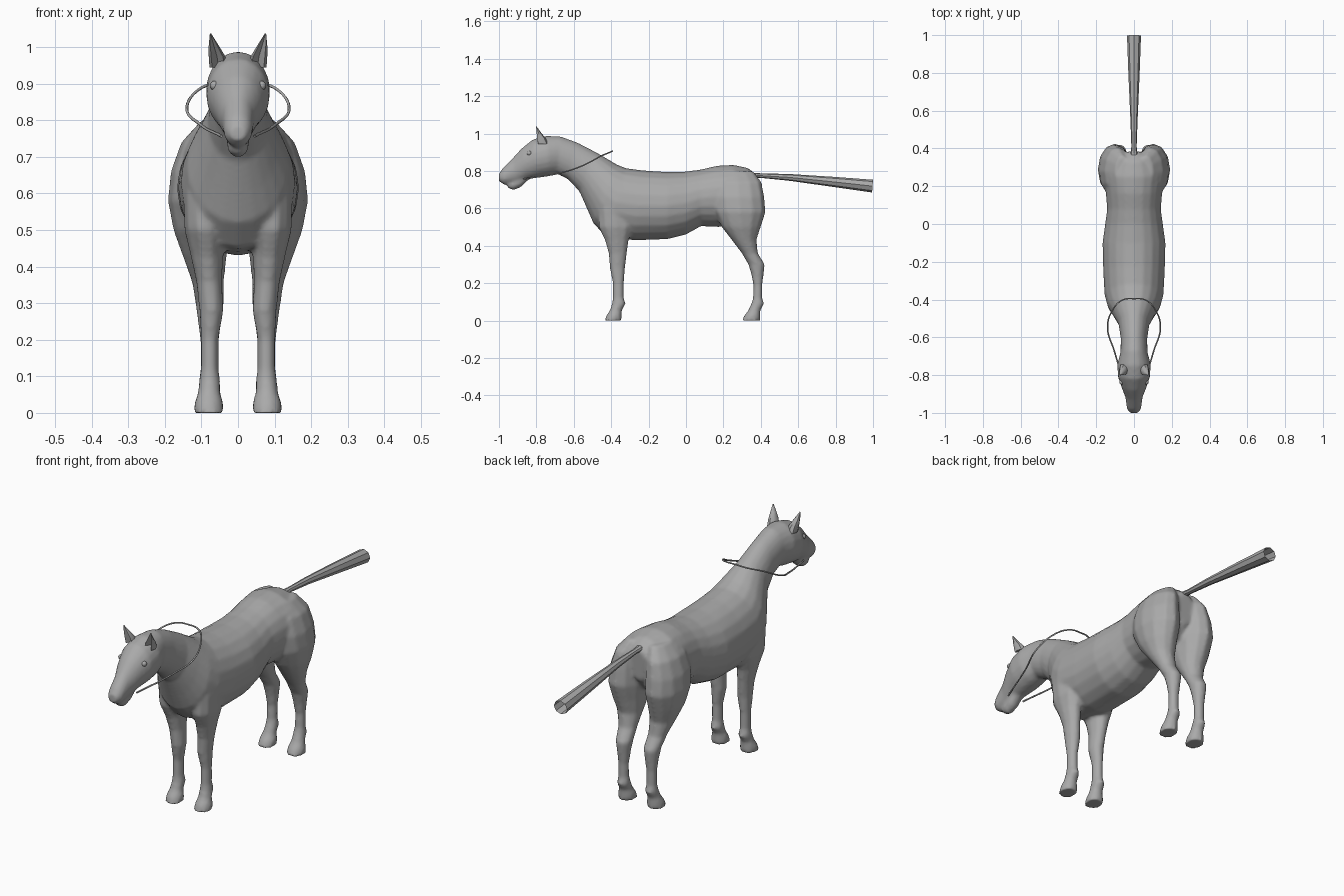
import bpy, bmesh, math
from mathutils import Vector

cube = bpy.data.objects.get("Cube")
if cube:
    bpy.data.objects.remove(cube, do_unlink=True)

grey = bpy.data.materials.new("plain_grey")
grey.use_nodes = True
colour = (0.4, 0.4, 0.4, 1)
grey.diffuse_color = colour
grey.node_tree.nodes["Principled BSDF"].inputs["Base Color"].default_value = colour


def loft(bm, rings, sides, caps=True, dent=1.0):
    """Skin rings given as (centre, side axis, up axis); dent pulls in the -up point."""
    loops = []
    for centre, u, v in rings:
        loop = []
        for i in range(sides):
            a = math.tau * i / sides
            r = dent if i == sides * 3 // 4 else 1.0
            loop.append(bm.verts.new(centre + r * (u * math.cos(a) + v * math.sin(a))))
        loops.append(loop)
    for a, b in zip(loops, loops[1:]):
        for i in range(sides):
            j = (i + 1) % sides
            bm.faces.new((a[i], a[j], b[j], b[i]))
    if caps:
        bm.faces.new(loops[0][::-1])
        bm.faces.new(loops[-1])


def spine_rings(rows):
    """Rows: top y, top z, bottom y, bottom z, half width."""
    for ty, tz, by, bz, w in rows:
        top, low = Vector((0, ty, tz)), Vector((0, by, bz))
        yield (top + low) / 2, Vector((w, 0, 0)), (top - low) / 2


def level_rings(rows, side):
    """Rows: height, front y, back y, inner x, outer x."""
    for z, y0, y1, x0, x1 in rows:
        yield (Vector((side * (x0 + x1) / 2, (y0 + y1) / 2, z)),
               Vector(((x1 - x0) / 2, 0, 0)), Vector((0, (y1 - y0) / 2, 0)))


def add_mesh(name, bm):
    bmesh.ops.recalc_face_normals(bm, faces=bm.faces[:])
    mesh = bpy.data.meshes.new(name)
    bm.to_mesh(mesh)
    bm.free()
    mesh.materials.append(grey)
    obj = bpy.data.objects.new(name, mesh)
    bpy.context.collection.objects.link(obj)
    return obj


def shade(obj, degrees):
    bpy.ops.object.select_all(action='DESELECT')
    bpy.context.view_layer.objects.active = obj
    obj.select_set(True)
    bpy.ops.object.shade_smooth_by_angle(angle=math.radians(degrees))


# Head, neck, barrel and rump
TRUNK = [
    (-1.0, .785, -1.0, .745, .024), (-.98, .815, -.97, .725, .038),
    (-.93, .865, -.90, .735, .046), (-.88, .92, -.85, .755, .066),
    (-.82, .968, -.79, .765, .086), (-.75, .988, -.73, .775, .088),
    (-.67, .985, -.69, .785, .072), (-.58, .952, -.63, .755, .07),
    (-.48, .90, -.57, .69, .083), (-.42, .865, -.53, .60, .112),
    (-.37, .835, -.495, .52, .14), (-.32, .815, -.43, .45, .156),
    (-.22, .802, -.28, .43, .163), (-.1, .795, -.1, .435, .167),
    (0, .797, 0, .46, .153), (.08, .808, .08, .505, .142),
    (.16, .827, .18, .50, .15), (.25, .833, .27, .52, .16),
    (.33, .817, .33, .56, .12), (.385, .775, .375, .62, .05),
]
# Lower lip and chin
JAW = [
    (-.955, .735, -.952, .708, .02), (-.935, .755, -.92, .697, .029),
    (-.89, .785, -.88, .715, .032), (-.85, .80, -.84, .755, .03),
]
FRONT_LEG = [
    (.60, -.47, -.30, .04, .15), (.50, -.47, -.28, .035, .147),
    (.43, -.435, -.305, .04, .13), (.36, -.415, -.315, .043, .115),
    (.28, -.408, -.325, .039, .106), (.20, -.392, -.332, .053, .102),
    (.12, -.392, -.332, .053, .102), (.09, -.397, -.322, .048, .107),
    (.055, -.408, -.342, .048, .11), (.03, -.425, -.343, .04, .119),
    (0, -.438, -.342, .038, .122),
]
HIND_LEG = [
    (.80, .18, .36, .02, .10), (.74, .15, .405, .018, .155),
    (.66, .14, .42, .014, .184), (.58, .15, .426, .012, .192),
    (.50, .19, .40, .02, .177), (.43, .245, .377, .03, .152),
    (.36, .298, .385, .038, .127), (.30, .333, .422, .038, .117),
    (.25, .348, .416, .045, .11), (.19, .36, .408, .053, .103),
    (.12, .358, .408, .053, .103), (.09, .348, .418, .048, .107),
    (.055, .333, .398, .048, .11), (.03, .313, .397, .04, .119),
    (0, .297, .397, .038, .122),
]

# Body: overlapping lofts fused into one soft skin
bm = bmesh.new()
loft(bm, spine_rings(TRUNK), 20)
loft(bm, spine_rings(JAW), 12)
for side in (-1, 1):
    loft(bm, level_rings(FRONT_LEG, side), 10)
    loft(bm, level_rings(HIND_LEG, side), 12)
body = add_mesh("horse_body", bm)
fuse = body.modifiers.new("fuse", 'REMESH')
fuse.mode = 'VOXEL'
fuse.voxel_size = 0.009
fuse.use_smooth_shade = True
soften = body.modifiers.new("soften", 'SMOOTH')
soften.factor = 0.5
soften.iterations = 4

# Ears: pointed, hollowed towards the front
EAR = [
    (.945, -.80, -.735, .028, .078), (.975, -.803, -.75, .035, .08),
    (1.005, -.803, -.775, .053, .08), (1.037, -.802, -.798, .073, .077),
]
for side, label in ((1, "left"), (-1, "right")):
    bm = bmesh.new()
    loft(bm, level_rings(EAR, side), 8, dent=-0.3)
    shade(add_mesh(label + "_ear", bm), 40)

    # Eyes
    bm = bmesh.new()
    bmesh.ops.create_uvsphere(bm, u_segments=12, v_segments=8, radius=0.013)
    eye = add_mesh(label + "_eye", bm)
    eye.location = (side * .064, -.838, .895)
    shade(eye, 60)

# Tail: an open flaring tube
TAIL = [
    (.36, .79, .36, .765, .02), (.41, .787, .41, .762, .014),
    (.55, .784, .55, .748, .019), (.8, .768, .8, .713, .03),
    (1, .753, .995, .685, .037),
]
bm = bmesh.new()
loft(bm, spine_rings(TAIL), 8, caps=False)
shade(add_mesh("tail", bm), 30)

# Reins: a thin strap from the mouth around the neck
half = [(.06, -.402, .902), (.11, -.45, .882), (.14, -.55, .83),
        (.105, -.67, .79), (.045, -.87, .757)]
path = [(-x, y, z) for x, y, z in reversed(half)] + [(0, -.395, .906)] + half
curve = bpy.data.curves.new("reins", 'CURVE')
curve.dimensions = '3D'
curve.bevel_depth = 0.004
curve.bevel_resolution = 1
curve.resolution_u = 6
spline = curve.splines.new('BEZIER')
spline.bezier_points.add(len(path) - 1)
for point, co in zip(spline.bezier_points, path):
    point.co = co
    point.handle_left_type = point.handle_right_type = 'AUTO'
curve.materials.append(grey)
bpy.context.collection.objects.link(bpy.data.objects.new("reins", curve))
